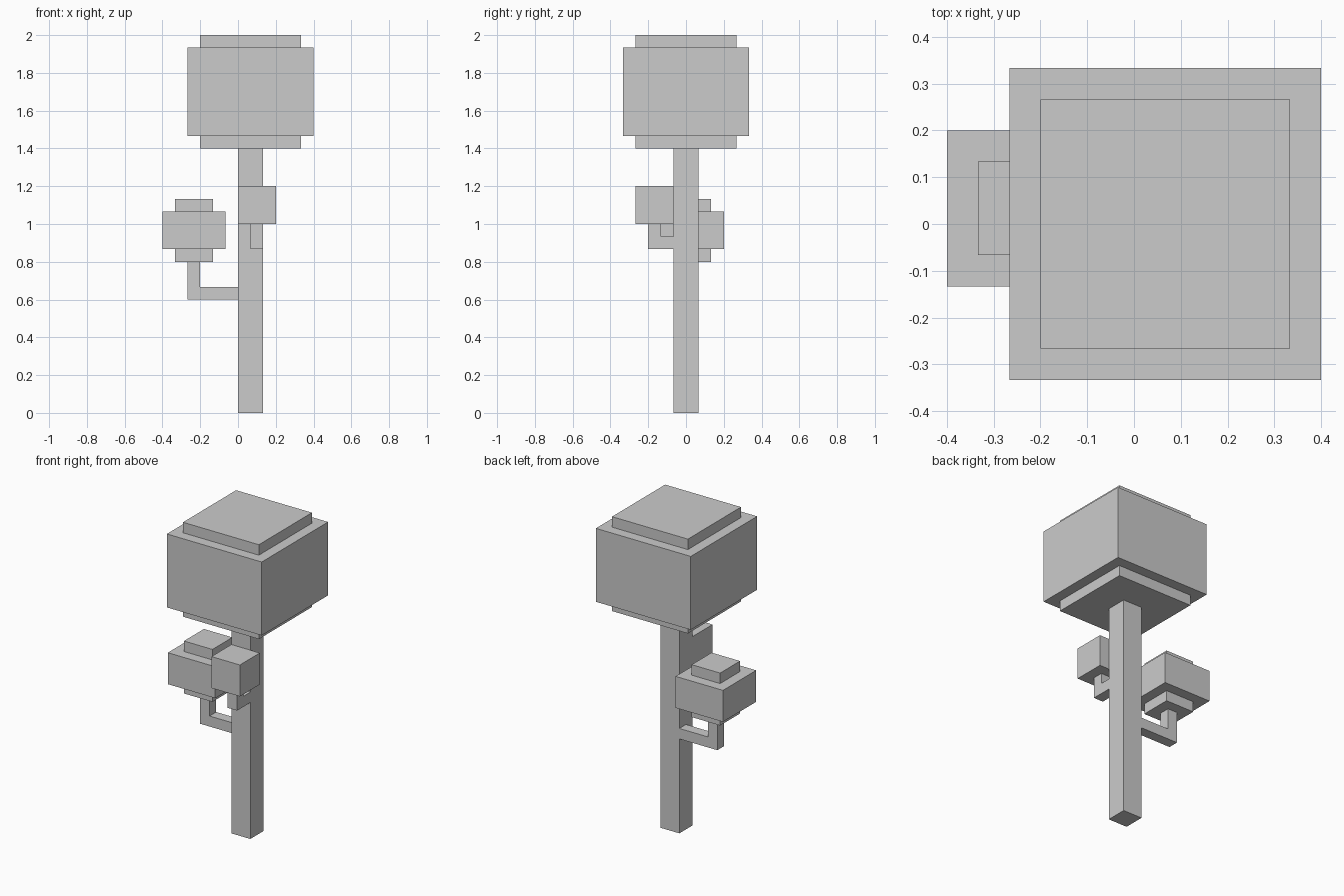
import bpy, bmesh
from mathutils import Vector

if "Cube" in bpy.data.objects:
    bpy.data.objects.remove(bpy.data.objects["Cube"])

U = 1 / 15  # one block edge; all sizes below are in blocks


def finish(name, bm):
    bmesh.ops.scale(bm, vec=(U, U, U), verts=bm.verts)
    bmesh.ops.recalc_face_normals(bm, faces=bm.faces)
    mesh = bpy.data.meshes.new(name)
    bm.to_mesh(mesh)
    bm.free()
    bpy.context.collection.objects.link(bpy.data.objects.new(name, mesh))


def stack(name, x, y, levels):
    """Closed solid from rectangular rings; levels are (inset, z)."""
    bm = bmesh.new()
    rings = []
    for i, z in levels:
        x0, x1, y0, y1 = x[0] + i, x[1] - i, y[0] + i, y[1] - i
        rings.append([bm.verts.new(p) for p in
                      ((x0, y0, z), (x1, y0, z), (x1, y1, z), (x0, y1, z))])
    bm.faces.new(rings[0])
    bm.faces.new(rings[-1])
    for a, b in zip(rings, rings[1:]):
        for k in range(4):
            n = (k + 1) % 4
            bm.faces.new((a[k], a[n], b[n], b[k]))
    finish(name, bm)


def canopy(name, x, y, z0, z1):
    """Leaf block with a one-block step at top and bottom."""
    stack(name, x, y, [(1, z0), (1, z0 + 1), (0, z0 + 1),
                       (0, z1 - 1), (1, z1 - 1), (1, z1)])


def branch(name, start, out, side, length, height):
    """One-block-thick L: runs along 'out', then turns up."""
    bm = bmesh.new()
    start, out, side = Vector(start), Vector(out), Vector(side)
    profile = [(0, 0), (length, 0), (length, height),
               (length - 1, height), (length - 1, 1), (0, 1)]
    face = bm.faces.new([bm.verts.new(start + out * d + Vector((0, 0, h)))
                         for d, h in profile])
    ext = bmesh.ops.extrude_face_region(bm, geom=[face], use_keep_orig=True)
    bmesh.ops.translate(bm, vec=side, verts=[
        v for v in ext["geom"] if isinstance(v, bmesh.types.BMVert)])
    finish(name, bm)


# Trunk and main crown
stack("trunk", (0, 2), (-1, 1), [(0, 0), (0, 21)])
canopy("main_crown", (-4, 6), (-5, 5), 21, 30)

# Left branch with its small crown
branch("left_branch", (0, 0, 9), (-1, 0, 0), (0, 1, 0), 4, 3)
canopy("left_crown", (-6, -1), (-2, 3), 12, 17)

# Front branch with its leaf cube
branch("front_branch", (1, -1, 13), (0, -1, 0), (1, 0, 0), 2, 2)
stack("front_leaf_cube", (0, 3), (-4, -1), [(0, 15), (0, 18)])
